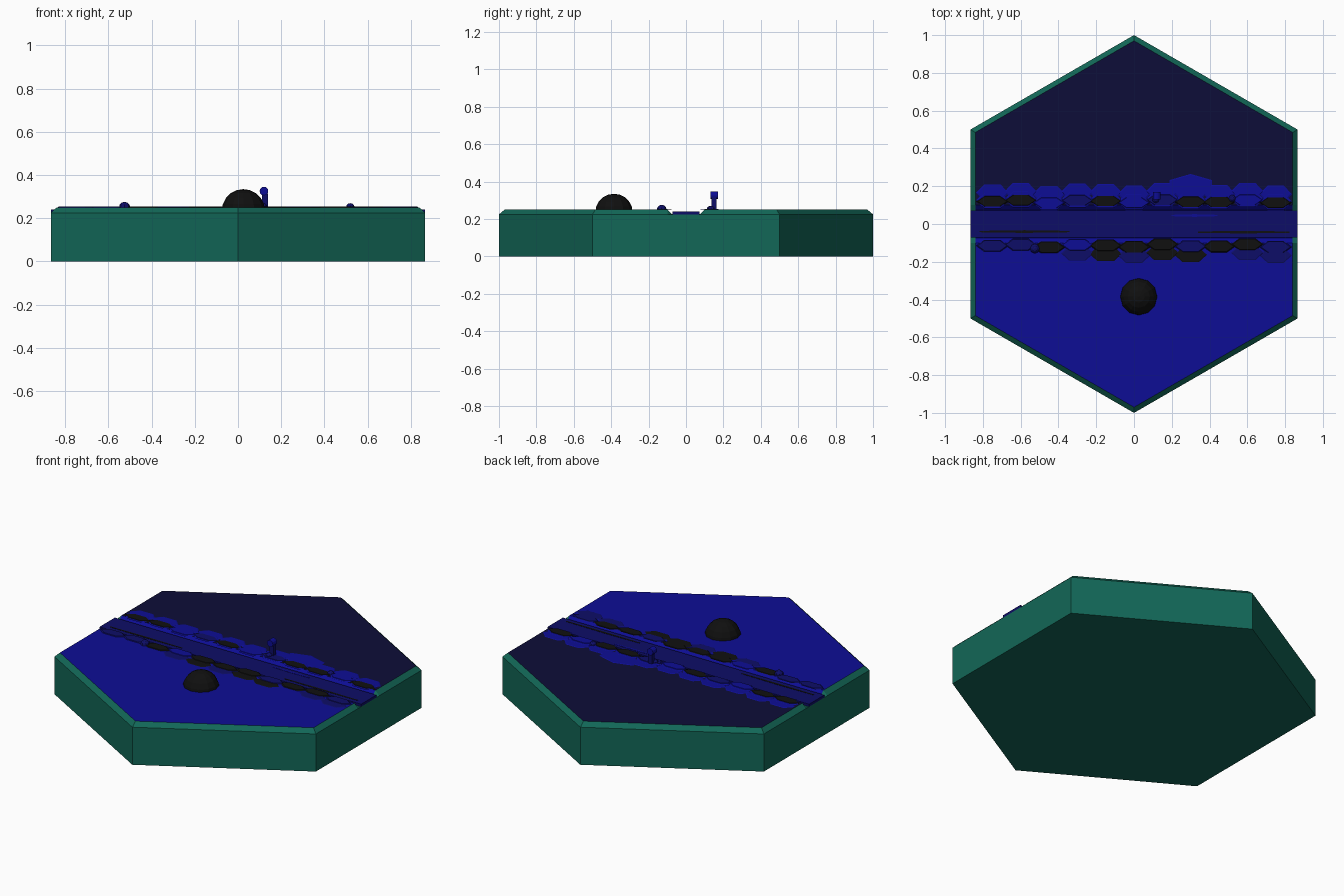
import bpy
import bmesh
import math
from mathutils import Matrix, Vector

cube = bpy.data.objects.get("Cube")
if cube:
    bpy.data.objects.remove(cube)


def material(name, rgb):
    m = bpy.data.materials.new(name)
    m.use_nodes = True
    m.diffuse_color = (*rgb, 1)
    m.node_tree.nodes["Principled BSDF"].inputs["Base Color"].default_value = (*rgb, 1)
    return m


TEAL = material("teal_rim", (0.006, 0.135, 0.095))
BLUE = material("bright_blue", (0.004, 0.004, 0.30))
NAVY = material("dark_navy", (0.004, 0.004, 0.04))
WATER = material("river_blue", (0.004, 0.004, 0.135))
BLACK = material("black", (0.005, 0.005, 0.005))


def finish(name, bm, *mats):
    bmesh.ops.recalc_face_normals(bm, faces=bm.faces)
    mesh = bpy.data.meshes.new(name)
    bm.to_mesh(mesh)
    bm.free()
    for m in mats:
        mesh.materials.append(m)
    ob = bpy.data.objects.new(name, mesh)
    bpy.context.collection.objects.link(ob)
    return ob


def box(name, center, size, mat):
    bm = bmesh.new()
    bmesh.ops.create_cube(bm, size=1, matrix=Matrix.Translation(center) @ Matrix.Diagonal((*size, 1)))
    return finish(name, bm, mat)


def hexagon(bm, r, z):
    return [bm.verts.new((r * math.cos(math.radians(30 + 60 * i)),
                          r * math.sin(math.radians(30 + 60 * i)), z)) for i in range(6)]


# Hexagonal base with chamfered rim and a trench across the middle
TOP = 0.25
bm = bmesh.new()
rings = [hexagon(bm, 1, 0), hexagon(bm, 1, 0.225), hexagon(bm, 0.97, TOP)]
bm.faces.new(rings[0])
bm.faces.new(rings[2])
for low, high in zip(rings, rings[1:]):
    for i in range(6):
        j = (i + 1) % 6
        bm.faces.new((low[i], low[j], high[j], high[i]))
for y in (-0.1, -0.075, 0.075, 0.1):
    bmesh.ops.bisect_plane(bm, geom=bm.verts[:] + bm.edges[:] + bm.faces[:],
                           plane_co=(0, y, 0), plane_no=(0, 1, 0))
for v in bm.verts:
    if abs(v.co.y) < 0.08 and v.co.z > 0.24:
        v.co.z = 0.226
bm.normal_update()
for f in bm.faces:
    c = f.calc_center_median()
    if c.z > 0.2 and abs(c.x) < 0.5 and abs(f.normal.z) > 0.7 and len(f.verts) >= 4:
        inside = all(abs(v.co.x) < 0.85 and (v.co.z > 0.2255) for v in f.verts)
        if inside:
            f.material_index = 2 if c.y > 0.09 else 1
finish("hex_base", bm, TEAL, BLUE, NAVY)

# River and its ripples
box("river", (0, 0, 0.229), (1.732, 0.145, 0.022), WATER)
for name, x, y, length, mat in (("ripple_right", -0.58, -0.04, 0.55, BLACK),
                                ("ripple_left", 0.58, -0.043, 0.56, BLACK),
                                ("ripple_back", 0.32, 0.045, 0.28, BLUE)):
    bm = bmesh.new()
    bmesh.ops.create_cone(bm, cap_ends=True, segments=6, radius1=1, radius2=1, depth=1,
                          matrix=Matrix.Translation((x, y, 0.24))
                          @ Matrix.Diagonal((length / 2, 0.007, 0.003, 1)))
    finish(name, bm, mat)

# Rows of flat bank stones: k black, b blue, w river blue, dot empty
STONES = {"k": BLACK, "b": BLUE, "w": WATER}


def bank(name, row, y, ry, height):
    for key, mat in STONES.items():
        bm = bmesh.new()
        for i, ch in enumerate(row):
            if ch != key:
                continue
            wobble = 0.008 * math.sin(i * 2.3)
            place = Matrix.Translation((-0.75 + 0.15 * i, y + wobble, TOP + height / 2))
            bmesh.ops.create_cone(bm, cap_ends=True, segments=6, radius1=1, radius2=0.9,
                                  depth=height, matrix=place @ Matrix.Diagonal((0.086, ry, 1, 1))
                                  @ Matrix.Rotation(math.radians(30), 4, "Z"))
        if bm.faces:
            finish(f"{name}_{key}", bm, mat)
        else:
            bm.free()


bank("back_outer_stones", "bbbbbbbbbbb", 0.165, 0.052, 0.002)
bank("back_middle_stones", "bbbbbbbbbbb", 0.125, 0.05, 0.003)
bank("back_inner_stones", "kkbwkbwkkbk", 0.12, 0.034, 0.005)
bank("front_outer_stones", "...wkwkk.ww", -0.16, 0.045, 0.002)
bank("front_inner_stones", "wwkbkkkwkkw", -0.115, 0.036, 0.004)

# Wider blue mound on the back bank
bm = bmesh.new()
bmesh.ops.create_cone(bm, cap_ends=True, segments=6, radius1=0.13, radius2=0.12, depth=0.002,
                      matrix=Matrix.Translation((0.3, 0.2, TOP + 0.001))
                      @ Matrix.Diagonal((1, 0.5, 1, 1)))
finish("back_mound", bm, BLUE)


# Faceted boulders sunk into the ground
def boulder(name, center, r, mat, u=10, v=8):
    bm = bmesh.new()
    bmesh.ops.create_uvsphere(bm, u_segments=u, v_segments=v, radius=r,
                              matrix=Matrix.Translation(center))
    bmesh.ops.bisect_plane(bm, geom=bm.verts[:] + bm.edges[:] + bm.faces[:],
                           plane_co=(0, 0, 0.24), plane_no=(0, 0, -1), clear_outer=True)
    finish(name, bm, mat)


boulder("large_boulder", Vector((0.025, -0.385, 0.235)), 0.1, BLACK, 12, 10)
boulder("front_pebble", Vector((-0.525, -0.13, 0.25)), 0.026, WATER, 8, 6)
boulder("back_pebble", Vector((0.52, 0.135, 0.25)), 0.02, WATER, 8, 6)
boulder("post_pebble", Vector((0.115, 0.13, 0.25)), 0.02, WATER, 8, 6)

# Post with a barrel-shaped head
box("post", (0.125, 0.15, 0.28), (0.026, 0.026, 0.07), WATER)
bm = bmesh.new()
bmesh.ops.create_cone(bm, cap_ends=True, segments=12, radius1=0.02, radius2=0.02, depth=0.04,
                      matrix=Matrix.Translation((0.12, 0.15, 0.326))
                      @ Matrix.Rotation(math.radians(90), 4, "X"))
finish("post_head", bm, BLUE)
